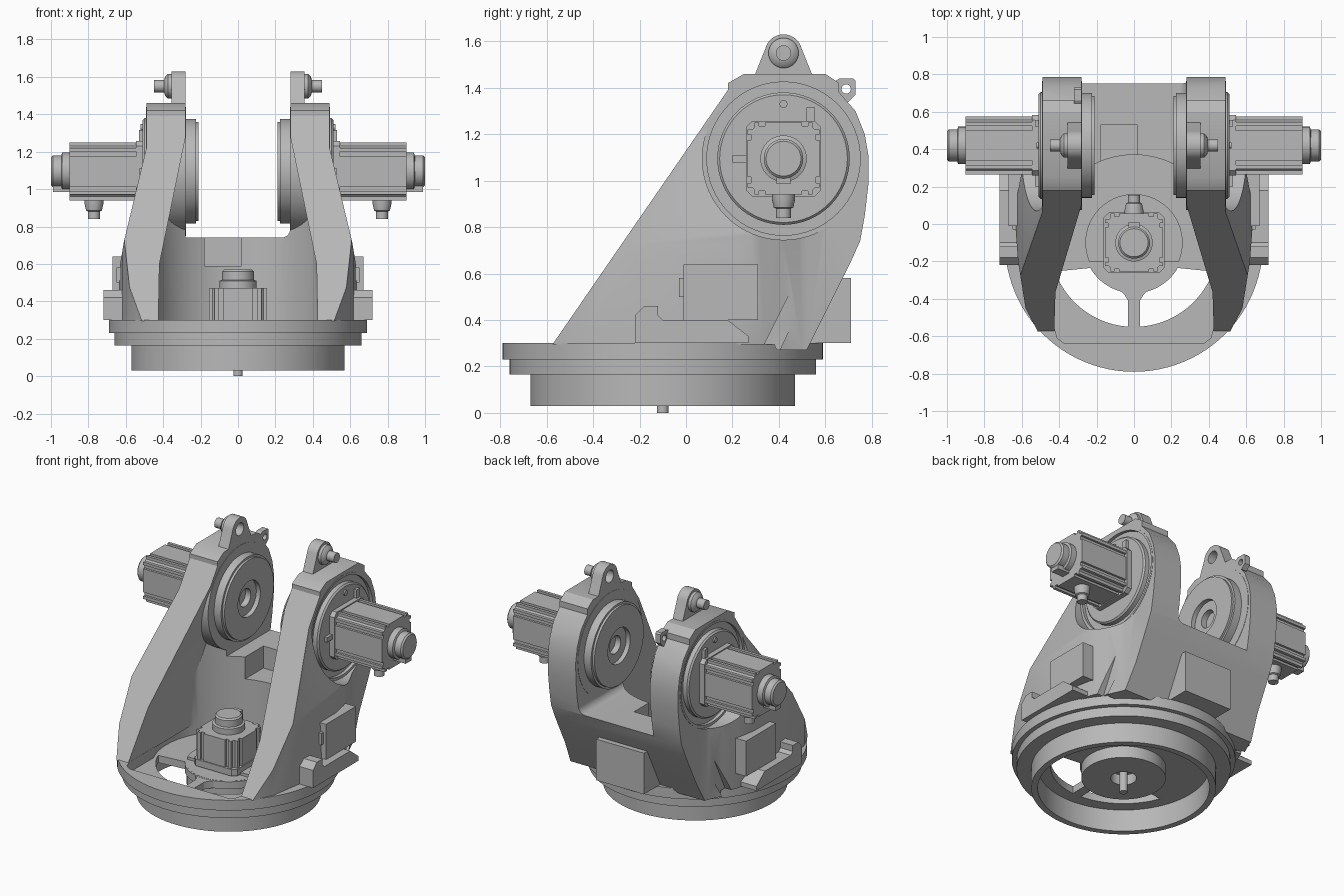
import bpy, bmesh, math
from mathutils import Matrix, Vector

if "Cube" in bpy.data.objects:
    bpy.data.objects.remove(bpy.data.objects["Cube"], do_unlink=True)

grey = bpy.data.materials.new("machine grey")
grey.use_nodes = True
grey.diffuse_color = (0.48, 0.48, 0.48, 1)
grey.node_tree.nodes["Principled BSDF"].inputs["Base Color"].default_value = (0.48, 0.48, 0.48, 1)

AXES = {"x": lambda a, b, t: (t, a, b), "y": lambda a, b, t: (a, t, b), "z": lambda a, b, t: (a, b, t)}
# Placement: local z becomes the motor axis
TO_X = Matrix(((0, 0, 1, 0), (1, 0, 0, 0), (0, 1, 0, 0), (0, 0, 0, 1)))
ARM = Matrix.Translation((0, 0.42, 1.095)) @ TO_X
PIN = Matrix.Translation((0, 0.42, 1.55)) @ TO_X
EAR = Matrix.Translation((0, 0.69, 1.395)) @ TO_X
BASE = Matrix.Translation((0, -0.1, 0))


def finish(name, bm, mat=None, mirror=False):
    if mat:
        bm.transform(mat)
    bmesh.ops.recalc_face_normals(bm, faces=bm.faces)
    mesh = bpy.data.meshes.new(name)
    bm.to_mesh(mesh)
    bm.free()
    mesh.materials.append(grey)
    ob = bpy.data.objects.new(name, mesh)
    bpy.context.collection.objects.link(ob)
    if mirror:
        ob.modifiers.new("mirror", "MIRROR")
    return ob


def prism(name, pts, axis, lo, hi, mat=None, mirror=False):
    bm = bmesh.new()
    f = bm.faces.new([bm.verts.new(AXES[axis](a, b, lo)) for a, b in pts])
    top = bmesh.ops.extrude_face_region(bm, geom=[f])["geom"]
    step = Vector(AXES[axis](0, 0, hi - lo))
    bmesh.ops.translate(bm, vec=step, verts=[v for v in top if isinstance(v, bmesh.types.BMVert)])
    return finish(name, bm, mat, mirror)


def box(name, x, y, z, mat=None, mirror=False):
    return prism(name, [(x[0], y[0]), (x[1], y[0]), (x[1], y[1]), (x[0], y[1])], "z", *z, mat, mirror)


def lathe(name, pts, mat=None, mirror=False, steps=64):
    bm = bmesh.new()
    vs = [bm.verts.new((r, 0, z)) for r, z in pts]
    es = [bm.edges.new(p) for p in zip(vs, vs[1:])]
    if pts[0][0] > 0:
        es.append(bm.edges.new((vs[-1], vs[0])))
    bmesh.ops.spin(bm, geom=vs + es, cent=(0, 0, 0), axis=(0, 0, 1), angle=math.tau, steps=steps)
    bmesh.ops.remove_doubles(bm, verts=bm.verts, dist=1e-5)
    return finish(name, bm, mat, mirror)


def rod(name, r, z0, z1, mat=None, mirror=False, steps=32):
    return lathe(name, [(0, z0), (r, z0), (r, z1), (0, z1)], mat, mirror, steps)


def arc(cx, cy, r, a0, a1, n=24):
    angles = [math.radians(a0 + (a1 - a0) * i / n) for i in range(n + 1)]
    return [(cx + r * math.cos(a), cy + r * math.sin(a)) for a in angles]


def symmetric(pts):
    return pts + [(-a, b) for a, b in reversed(pts)]


def boolean(ob, other, op="DIFFERENCE"):
    mod = ob.modifiers.new("cut", "BOOLEAN")
    mod.object, mod.operation, mod.solver = other, op, "EXACT"
    bpy.context.view_layer.objects.active = ob
    bpy.ops.object.modifier_apply(modifier=mod.name)
    bpy.data.objects.remove(other, do_unlink=True)


# Turntable base with a recessed floor, front pocket and two windows
base = lathe("turntable_base", [(0, .17), (.08, .17), (.08, .1), (.26, .1), (.26, .18), (.53, .18), (.53, .03),
             (.57, .03), (.57, .165), (.66, .165), (.66, .23), (.69, .23), (.69, .3), (.47, .3), (.47, .23),
             (.26, .23), (.26, .25), (0, .25)], BASE, steps=96)
pocket = [(.425, -.2), (.425, -.56), (.41, -.61), (.37, -.64)]
boolean(base, prism("pocket_cutter", symmetric(pocket), "z", .231, .4))
window = arc(0, -.1, .45, 200, 340, 48) + arc(0, -.1, .27, 330, 210, 40)
boolean(base, prism("window_cutter", window, "z", .12, .4))
spoke = [(.032, -.58), (.032, -.41), (.05, -.38), (.09, -.34)]
prism("floor_spoke", symmetric(spoke), "z", .18, .229)
rod("drive_shaft", .025, 0, .18, BASE)

# Yoke casting: side profile trimmed by front and plan profiles
side = [(-.575, .295), (.38, .295), (.39, .27), (.52, .27), (.6, .43), (.705, .64), (.75, .74), (.77, .85),
        (.785, .98), (.787, 1.1), (.77, 1.2), (.73, 1.3), (.66, 1.38), (.66, 1.42), (.6, 1.46), (.25, 1.46),
        (.18, 1.42), (.18, 1.39)]
front = [(.64, .2), (.63, .6), (.61, .72), (.49, 1.22), (.49, 1.6)]
plan = [(.49, -.62), (.58, -.45), (.62, -.2), (.635, 0), (.625, .15), (.6, .28), (.555, .4), (.51, .5),
        (.49, .6), (.49, .9)]
yoke = prism("yoke_casting", side, "x", -.8, .8)
boolean(yoke, prism("front_trim", symmetric(front), "y", -1, 1), "INTERSECT")
boolean(yoke, prism("plan_trim", symmetric(plan), "z", 0, 2), "INTERSECT")
cavity = prism("cavity", [(-.47, -1), (.47, -1)] + arc(0, -.1, .47, 0, 180, 40), "z", .2, 1.28)
boolean(cavity, prism("cavity_trim", symmetric([(.43, .1), (.42, .6), (.28, 1.28)]), "y", -1.2, 1), "INTERSECT")
boolean(yoke, cavity)
gap = [(-.28, 2), (-.28, .74), (.23, .74)] + arc(.23, .79, .05, -80, 0, 6) + [(.28, 2)]
boolean(yoke, prism("gap", gap, "y", -1, 1))
boolean(yoke, box("notch", (-.18, .02), (.2, .53), (.59, 1)))
for s in (-1, 1):
    recess = [(0, .46), (.33, .46), (.33, .49), (.35, .49), (.35, .8), (0, .8)]
    boolean(yoke, lathe("head_recess", [(r, s * z) for r, z in recess], ARM))
    # Slanted valley between the side wall and the rear column
    valley = [(.29, .2), (.37, .2), (.56, .6), (.6, .7), (.5, .62)]
    low, high = sorted((s * .53, s * .8))
    boolean(yoke, prism("valley", valley, "x", low, high))

# Bearing heads and hubs on both arms
lathe("bearing_head", [(.06, .278), (.345, .278), (.345, .492), (.33, .492), (.33, .47), (.06, .47)], ARM, True)
lathe("inner_hub", [(.06, .3), (.28, .3), (.28, .225), (.265, .225), (.265, .21), (.12, .21), (.12, .24),
      (.06, .24)], ARM, True)
rod("hub_core", .065, .29, .5, ARM, True)
lathe("gear_flange", [(0, .46), (.285, .46), (.285, .5), (.275, .51), (0, .51)], ARM, True)
rod("flange_plug", .017, .5, .52, ARM @ Matrix.Translation((0, .235, 0)), True, 16)
box("flange_tab", (-.22, -.15), (-.016, .016), (.5, .53), ARM, True)
box("flange_slot_cover", (.1, .135), (.16, .22), (.5, .53), ARM, True)


# Servo motor: mounting plate, grooved body, stepped cap, connector
def motor(name, mat, z0, z1, turn, mirror=False):
    def section(quarter):
        quarter = quarter + [(y, x) for x, y in reversed(quarter)]
        return [(x * math.cos(k) - y * math.sin(k), x * math.sin(k) + y * math.cos(k))
                for k in (0, math.pi / 2, math.pi, math.pi * 1.5) for x, y in quarter]
    prism(name + "_plate", section([(.162, .135)]), "z", z0, z0 + .045, mat, mirror)
    grooved = [(.155, .08), (.14, .08), (.14, .105), (.155, .105), (.155, .125), (.135, .125)]
    prism(name + "_body", section(grooved), "z", z0 + .04, z1, mat, mirror)
    lathe(name + "_cap", [(0, z1 - .01), (.1, z1 - .01), (.1, z1 + .04), (.085, z1 + .045),
          (.085, z1 + .09), (.075, z1 + .1), (0, z1 + .1)], mat, mirror, 48)
    t = mat @ Matrix.Rotation(math.radians(turn), 4, "Z")
    box(name + "_cap_key", (.03, .11), (-.03, .03), (z1 - .01, z1 + .09), t, mirror)
    side_on = t @ Matrix.Translation((0, 0, z1 - .13)) @ Matrix.Rotation(math.pi / 2, 4, "Y")
    lathe(name + "_connector", [(0, .13), (.05, .13), (.05, .175), (.042, .21), (.032, .215), (.032, .255),
          (0, .255)], side_on, mirror, 24)


motor("arm_motor", ARM, .5, .9, -90, True)
motor("base_motor", BASE, .24, .47, 90)

# Lifting lugs with pins, and one small rear ear
lug = prism("lifting_lug", [(.29, 1.44), (.55, 1.44)] + arc(.42, 1.55, .08, 15, 165, 20), "x", .28, .355)
boolean(lug, rod("lug_hole", .042, .2, .335, PIN))
lug.modifiers.new("mirror", "MIRROR")
lathe("lug_pin", [(0, .34), (.065, .34), (.065, .375), (.05, .39), (.033, .395), (.033, .45), (0, .45)],
      PIN, True, 32)
ear = prism("rear_ear", [(.6, 1.34), (.7, 1.34), (.73, 1.37), (.73, 1.43), (.72, 1.44), (.66, 1.44), (.6, 1.4)],
            "x", -.32, -.28)
boolean(ear, rod("ear_hole", .02, -.5, -.2, EAR, steps=20))

# Side boxes, stepped feet and rear box
box("side_box", (.5, .67), (-.01, .31), (.4, .64), mirror=True)
box("side_box_plug", (.5, .65), (-.03, 0), (.5, .58), mirror=True)
foot = [(-.22, .3), (.27, .3), (.27, .33), (.18, .4), (-.1, .4), (-.12, .42), (-.12, .46), (-.18, .46), (-.22, .42)]
prism("side_foot", foot, "x", .57, .72, mirror=True)
box("rear_box", (-.18, .18), (.4, .71), (.3, .58))

# Smooth curved surfaces, keep edges crisp
bpy.ops.object.select_all(action="DESELECT")
for ob in bpy.context.scene.objects:
    if ob.type == "MESH":
        ob.select_set(True)
        bpy.context.view_layer.objects.active = ob
bpy.ops.object.shade_smooth_by_angle(angle=math.radians(30))
